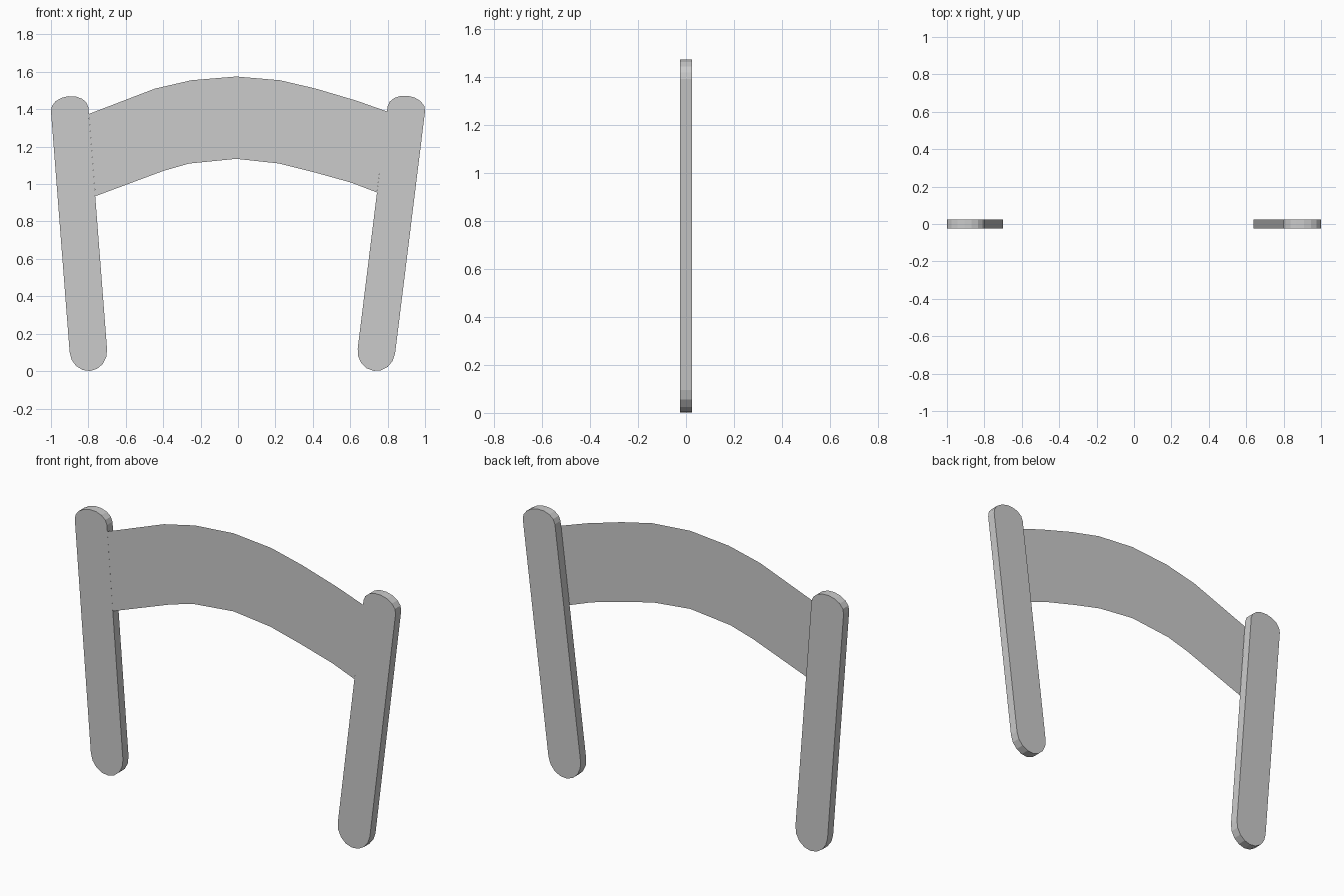
import bpy, bmesh, math
from mathutils import Vector

cube = bpy.data.objects.get("Cube")
if cube:
    bpy.data.objects.remove(cube, do_unlink=True)

HALF_DEPTH = 0.025
CAP_STEPS = 8

grey = bpy.data.materials.new("plain grey")
grey.use_nodes = True
colour = (0.6, 0.6, 0.6, 1)
grey.diffuse_color = colour
grey.node_tree.nodes["Principled BSDF"].inputs["Base Color"].default_value = colour


def finish(name, bm):
    mesh = bpy.data.meshes.new(name)
    bm.to_mesh(mesh)
    bm.free()
    mesh.materials.append(grey)
    obj = bpy.data.objects.new(name, mesh)
    bpy.context.collection.objects.link(obj)
    return obj


def cap(start, end, height):
    """Half ellipse from start to end, bulging to the left of travel."""
    start, end = Vector(start), Vector(end)
    middle, half = (start + end) / 2, (end - start) / 2
    out = Vector((-half.y, half.x)).normalized() * height
    points = []
    for i in range(CAP_STEPS + 1):
        a = math.pi * i / CAP_STEPS
        points.append(middle - half * math.cos(a) + out * math.sin(a))
    return points


def post(name, top_left, top_right, low_left, low_right):
    """Leaning flat bar with rounded ends."""
    outline = cap(top_left, top_right, 0.07) + cap(low_right, low_left, 0.107)
    bm = bmesh.new()
    face = bm.faces.new([bm.verts.new((p.x, -HALF_DEPTH, p.y)) for p in outline])
    moved = bmesh.ops.extrude_face_region(bm, geom=[face], use_keep_orig=True)
    verts = [g for g in moved["geom"] if isinstance(g, bmesh.types.BMVert)]
    bmesh.ops.translate(bm, verts=verts, vec=(0, 2 * HALF_DEPTH, 0))
    bmesh.ops.recalc_face_normals(bm, faces=bm.faces)
    return finish(name, bm)


# Two leaning posts
post("right_post", (-1, 1.39), (-0.8, 1.41), (-0.9, 0.1), (-0.7, 0.115))
post("left_post", (0.8, 1.415), (1, 1.39), (0.64, 0.12), (0.84, 0.095))

# Thin arched panel, flush with the front of the posts
upper = [(-0.797, 1.375), (-0.445, 1.51), (-0.25, 1.555), (-0.01, 1.575),
         (0.225, 1.555), (0.417, 1.51), (0.636, 1.445), (0.797, 1.388)]
lower = [(-0.763, 0.935), (-0.4, 1.07), (-0.26, 1.11), (-0.01, 1.135),
         (0.22, 1.11), (0.4, 1.065), (0.605, 1.008), (0.743, 0.955)]
bm = bmesh.new()
rows = [[bm.verts.new((x, -HALF_DEPTH, z)) for x, z in row] for row in (lower, upper)]
for i in range(len(upper) - 1):
    bm.faces.new((rows[0][i], rows[0][i + 1], rows[1][i + 1], rows[1][i]))
finish("arched_panel", bm)
